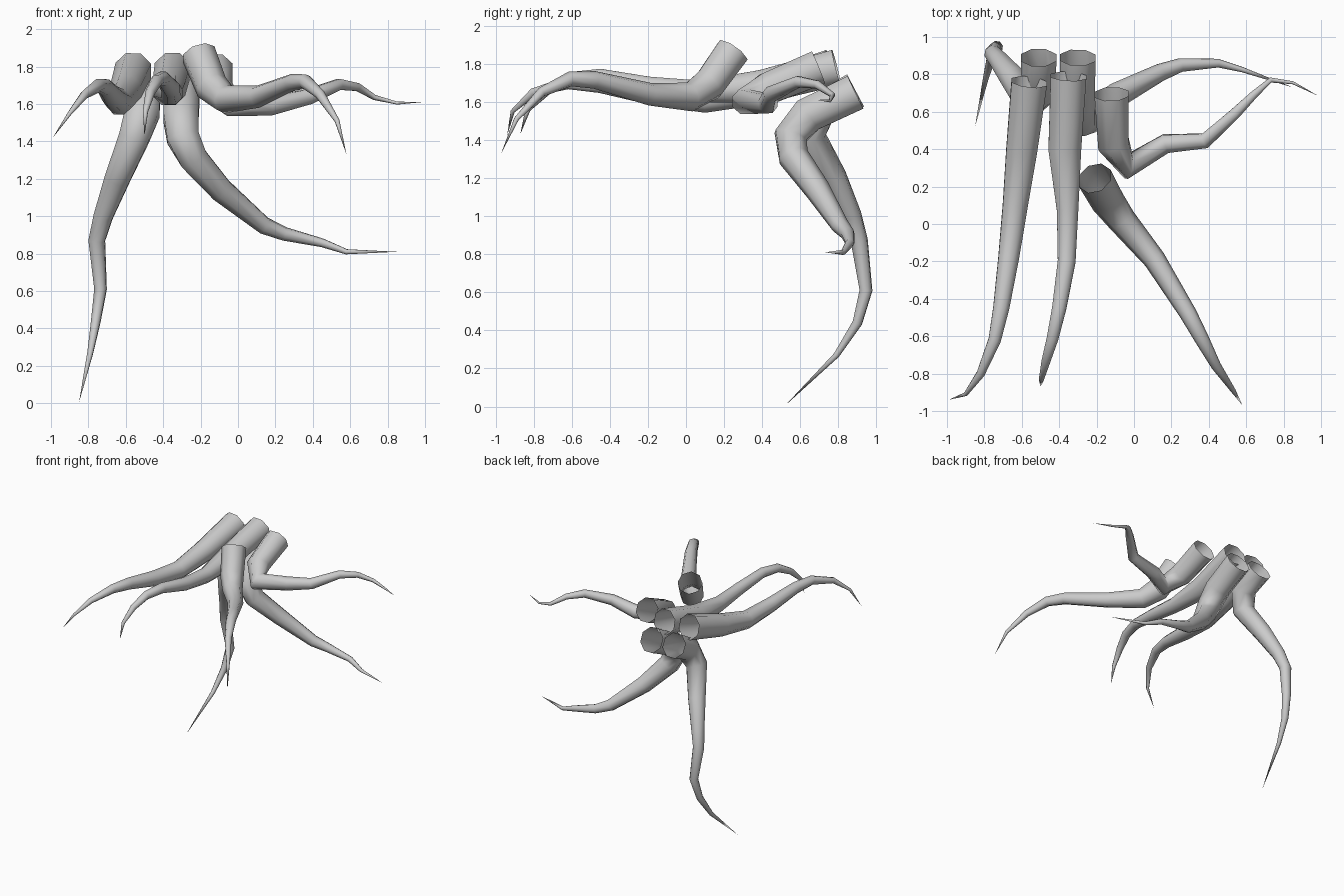
import bpy, bmesh, math
from mathutils import Vector

SIDES = 8


def tentacle(name, path):
    """Open-based tapering tube swept through (x, y, z, radius) points, closed at the tip."""
    pts = [Vector(p[:3]) for p in path]
    rad = [p[3] for p in path]
    bm = bmesh.new()
    rings = []
    side = Vector((1, 0, 0))
    for i in range(len(pts) - 1):
        ahead = (pts[i + 1] - pts[i]).normalized()
        behind = (pts[i] - pts[i - 1]).normalized() if i else ahead
        axis = (ahead + behind).normalized()
        side = (side - axis * side.dot(axis)).normalized()
        up = axis.cross(side)
        ring = []
        for k in range(SIDES):
            a = 2 * math.pi * (k + 0.5) / SIDES
            ring.append(bm.verts.new(pts[i] + rad[i] * 1.03 * (side * math.cos(a) + up * math.sin(a))))
        rings.append(ring)
    for r0, r1 in zip(rings, rings[1:]):
        for k in range(SIDES):
            j = (k + 1) % SIDES
            bm.faces.new((r0[k], r0[j], r1[j], r1[k]))
    tip = bm.verts.new(pts[-1])
    for k in range(SIDES):
        bm.faces.new((rings[-1][k], rings[-1][(k + 1) % SIDES], tip))
    for f in bm.faces:
        f.smooth = True
    mesh = bpy.data.meshes.new(name)
    bm.to_mesh(mesh)
    bm.free()
    bpy.context.collection.objects.link(bpy.data.objects.new(name, mesh))


# front-reaching tentacles
tentacle("front_left_tentacle", [
    (-.56, .76, 1.78, .1), (-.60, .40, 1.67, .087), (-.635, .10, 1.61, .07),
    (-.67, -.18, 1.64, .058), (-.71, -.45, 1.69, .045), (-.745, -.62, 1.70, .035),
    (-.82, -.80, 1.65, .023), (-.90, -.91, 1.55, .011), (-.99, -.94, 1.42, 0)])
tentacle("front_middle_tentacle", [
    (-.35, .79, 1.78, .1), (-.37, .40, 1.68, .092), (-.355, .07, 1.655, .06),
    (-.36, -.20, 1.685, .05), (-.40, -.45, 1.735, .04), (-.435, -.61, 1.725, .033),
    (-.47, -.73, 1.66, .025), (-.495, -.83, 1.56, .014), (-.50, -.87, 1.43, 0)])
tentacle("front_right_tentacle", [
    (-.21, .245, 1.865, .093), (-.14, .12, 1.69, .088), (-.065, .02, 1.625, .075),
    (.11, -.19, 1.64, .058), (.29, -.48, 1.715, .045), (.36, -.61, 1.72, .038),
    (.44, -.76, 1.65, .026), (.53, -.89, 1.51, .013), (.58, -.97, 1.33, 0)])

# side-reaching tentacle
tentacle("side_tentacle", [
    (-.12, .695, 1.78, .096), (-.11, .43, 1.67, .088), (-.03, .31, 1.60, .072),
    (.17, .43, 1.59, .053), (.38, .445, 1.64, .042), (.54, .59, 1.705, .031),
    (.64, .69, 1.69, .022), (.73, .77, 1.635, .014), (.85, .755, 1.605, .008),
    (.985, .685, 1.61, 0)])

# hanging tentacles
tentacle("rear_left_tentacle", [
    (-.51, .89, 1.66, .1), (-.51, .70, 1.56, .095), (-.555, .65, 1.42, .085),
    (-.645, .775, 1.20, .07), (-.72, .87, 1.00, .053), (-.755, .91, .87, .045),
    (-.735, .945, .61, .034), (-.76, .90, .44, .026), (-.79, .79, .27, .016),
    (-.85, .52, .005, 0)])
tentacle("rear_right_tentacle", [
    (-.30, .89, 1.65, .1), (-.305, .64, 1.53, .098), (-.295, .55, 1.42, .09),
    (-.24, .565, 1.31, .08), (-.09, .69, 1.14, .066), (.14, .81, .95, .046),
    (.25, .85, .905, .036), (.45, .86, .858, .023), (.58, .825, .81, .014),
    (.85, .73, .81, 0)])
